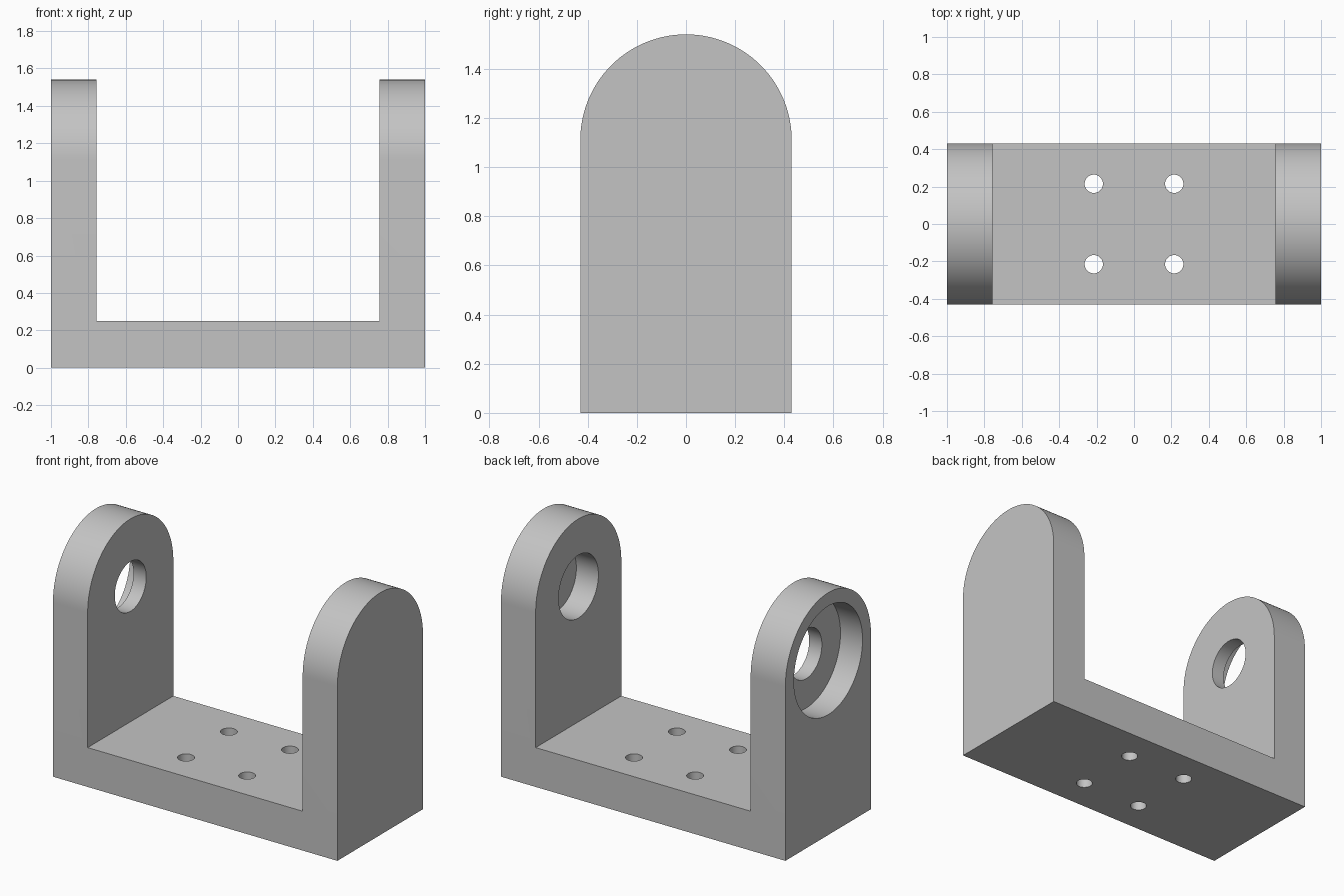
import bpy, bmesh
from math import pi, sin, cos, radians

old = bpy.data.objects.get("Cube")
if old:
    bpy.data.objects.remove(old, do_unlink=True)

HALF_X, HALF_Y = 1.0, 0.43
INNER_X, FLOOR_Z = 0.756, 0.25
PIVOT_Z = 1.11
POCKET = 0.155          # depth of both bearing pockets
SCREW = 0.215           # screw hole offset from the centre

# Material
grey = bpy.data.materials.new("Grey metal")
grey.use_nodes = True
colour = (0.55, 0.55, 0.55, 1)
grey.diffuse_color = colour
grey.node_tree.nodes["Principled BSDF"].inputs["Base Color"].default_value = colour


def prism(name, points, direction):
    """Extrude a closed 3D outline along a vector into a solid."""
    bm = bmesh.new()
    face = bm.faces.new([bm.verts.new(p) for p in points])
    ext = bmesh.ops.extrude_face_region(bm, geom=[face])
    moved = [v for v in ext["geom"] if isinstance(v, bmesh.types.BMVert)]
    bmesh.ops.translate(bm, vec=direction, verts=moved)
    bmesh.ops.recalc_face_normals(bm, faces=bm.faces)
    mesh = bpy.data.meshes.new(name)
    bm.to_mesh(mesh)
    bm.free()
    mesh.materials.append(grey)
    obj = bpy.data.objects.new(name, mesh)
    bpy.context.collection.objects.link(obj)
    return obj


def ring(radius, count):
    return [(radius * cos(2 * pi * i / count), radius * sin(2 * pi * i / count))
            for i in range(count)]


def bore_x(name, radius, x0, x1):
    """Round cutter along x through the pivot height."""
    pts = [(x0, a, PIVOT_Z + b) for a, b in ring(radius, 72)]
    return prism(name, pts, (x1 - x0, 0, 0))


def combine(target, tool, operation):
    """Apply a boolean and discard the tool."""
    tool.hide_render = True
    mod = target.modifiers.new(tool.name, 'BOOLEAN')
    mod.operation, mod.object, mod.solver = operation, tool, 'EXACT'
    bpy.context.view_layer.objects.active = target
    bpy.ops.object.modifier_apply(modifier=mod.name)
    bpy.data.objects.remove(tool, do_unlink=True)


# U-shaped body, taller than needed so that the arch trims it
TALL = 1.8
right_half = [(HALF_X, 0), (HALF_X, TALL), (INNER_X, TALL), (INNER_X, FLOOR_Z)]
outline = right_half + [(-x, z) for x, z in reversed(right_half)]
bracket = prism("u_bracket", [(x, -0.6, z) for x, z in outline], (0, 1.2, 0))

# Round-topped side profile
arch = [(HALF_Y, -0.0), (HALF_Y, PIVOT_Z)]
arch += [(HALF_Y * cos(pi * i / 64), PIVOT_Z + HALF_Y * sin(pi * i / 64))
         for i in range(1, 64)]
arch += [(-HALF_Y, PIVOT_Z), (-HALF_Y, -0.0)]
combine(bracket, prism("arch_profile", [(-1.2, y, z) for y, z in arch], (2.4, 0, 0)),
        'INTERSECT')

# Right arm: through hole and wide outer pocket; left arm: blind inner pocket
combine(bracket, bore_x("shaft_hole", 0.158, -1.2, -0.5), 'DIFFERENCE')
combine(bracket, bore_x("outer_pocket", 0.345, -1.2, -HALF_X + POCKET), 'DIFFERENCE')
combine(bracket, bore_x("inner_pocket", 0.2, 0.5, INNER_X + POCKET), 'DIFFERENCE')

# Four screw holes in the base
for sx in (-1, 1):
    for sy in (-1, 1):
        pts = [(sx * SCREW + a, sy * SCREW + b, -0.2) for a, b in ring(0.049, 40)]
        combine(bracket, prism("screw_hole", pts, (0, 0, 0.7)), 'DIFFERENCE')

# Smooth curved faces, crisp edges
bpy.ops.object.select_all(action='DESELECT')
bracket.select_set(True)
bpy.context.view_layer.objects.active = bracket
bpy.ops.object.shade_smooth_by_angle(angle=radians(30))
